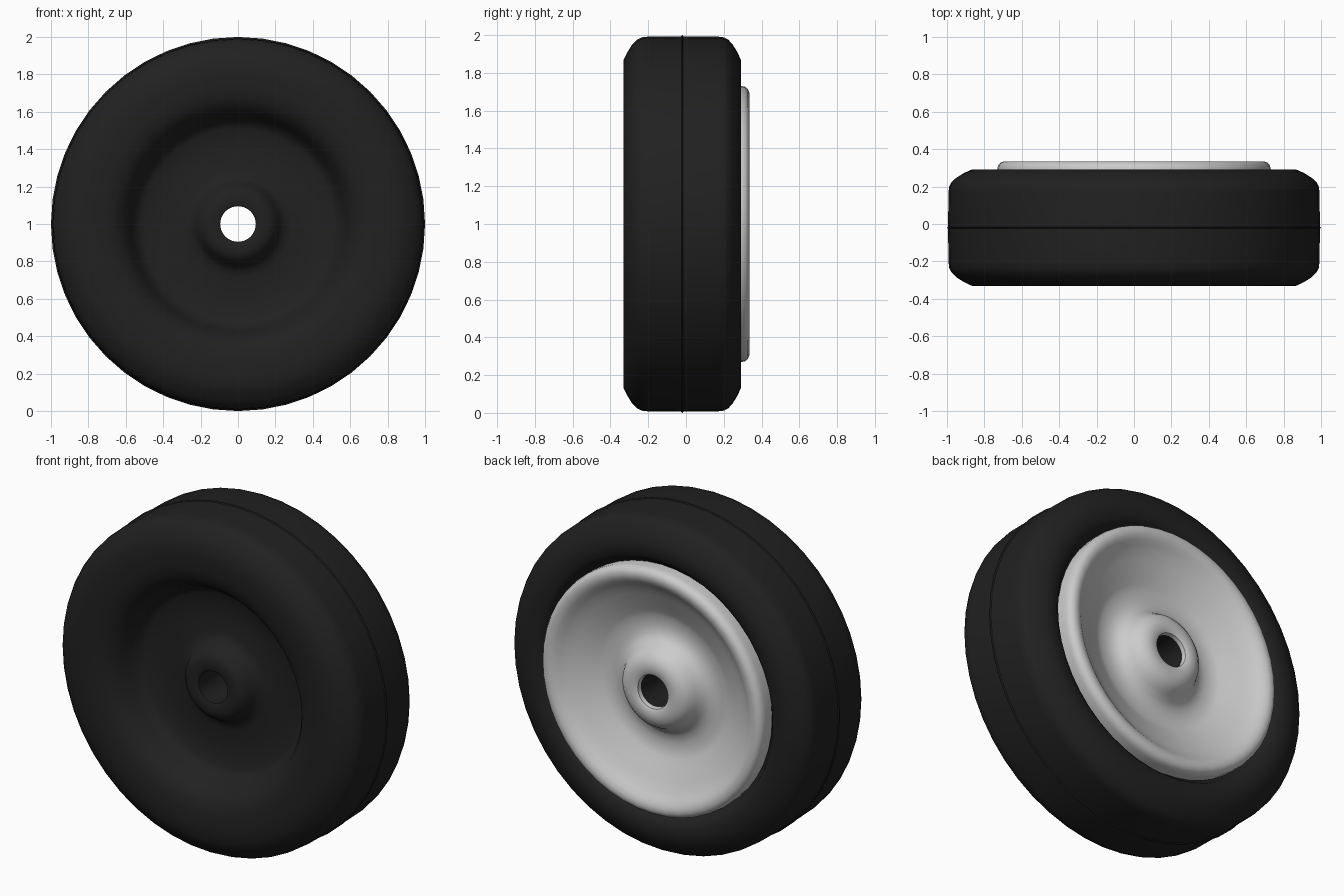
import bpy, bmesh, math

SIDES = 48
AXLE_Z = 1.0


def lathe(name, profile, colour=None):
    """Revolve a closed (radius, y) profile around the wheel axle."""
    bm = bmesh.new()
    rings = []
    for i in range(SIDES):
        a = 2 * math.pi * i / SIDES
        rings.append([bm.verts.new((r * math.cos(a), y, AXLE_Z + r * math.sin(a)))
                      for r, y in profile])
    n = len(profile)
    for i in range(SIDES):
        a, b = rings[i], rings[(i + 1) % SIDES]
        for j in range(n):
            k = (j + 1) % n
            bm.faces.new((a[j], a[k], b[k], b[j]))
    bmesh.ops.recalc_face_normals(bm, faces=bm.faces)
    mesh = bpy.data.meshes.new(name)
    bm.to_mesh(mesh)
    bm.free()
    ob = bpy.data.objects.new(name, mesh)
    bpy.context.collection.objects.link(ob)
    if colour:
        mat = bpy.data.materials.new(name + "_material")
        mat.diffuse_color = colour
        mesh.materials.append(mat)
    bpy.ops.object.select_all(action='DESELECT')
    ob.select_set(True)
    bpy.context.view_layer.objects.active = ob
    bpy.ops.object.shade_smooth_by_angle(angle=math.radians(42))
    return ob


# Rubber tyre: dished front with raised boss, tread with moulding seam, rear seat
tyre_profile = [
    (0.095, 0.29), (0.095, -0.235),
    (0.105, -0.24), (0.15, -0.24), (0.18, -0.232), (0.205, -0.205), (0.225, -0.165),
    (0.25, -0.14), (0.29, -0.13), (0.40, -0.13), (0.51, -0.135),
    (0.545, -0.155), (0.57, -0.20), (0.595, -0.25), (0.625, -0.29), (0.67, -0.318),
    (0.73, -0.33), (0.80, -0.332), (0.87, -0.33),
    (0.91, -0.31), (0.95, -0.285), (0.975, -0.26), (0.988, -0.235), (0.992, -0.20),
    (0.994, -0.025), (1.0, -0.02), (0.994, -0.015),
    (0.992, 0.17), (0.988, 0.20), (0.975, 0.225), (0.95, 0.247), (0.91, 0.272),
    (0.87, 0.29), (0.83, 0.292), (0.79, 0.286), (0.76, 0.268), (0.745, 0.24),
    (0.73, 0.22), (0.60, 0.14), (0.45, 0.10), (0.30, 0.10), (0.14, 0.20),
]
lathe("tyre", tyre_profile, (0.015, 0.015, 0.015, 1))

# Metal rim: rounded lip, conical dish, flat floor and central boss
rim_profile = [
    (0.73, 0.23), (0.732, 0.29), (0.727, 0.312), (0.715, 0.327), (0.695, 0.335),
    (0.67, 0.333), (0.645, 0.32), (0.62, 0.30), (0.595, 0.282), (0.55, 0.258),
    (0.48, 0.225), (0.43, 0.20), (0.395, 0.186), (0.34, 0.184), (0.30, 0.19),
    (0.265, 0.212), (0.24, 0.25), (0.22, 0.284), (0.19, 0.309), (0.155, 0.32),
    (0.115, 0.32), (0.10, 0.312), (0.096, 0.285),
    (0.16, 0.22), (0.32, 0.12), (0.45, 0.12), (0.60, 0.17),
]
lathe("rim", rim_profile)
